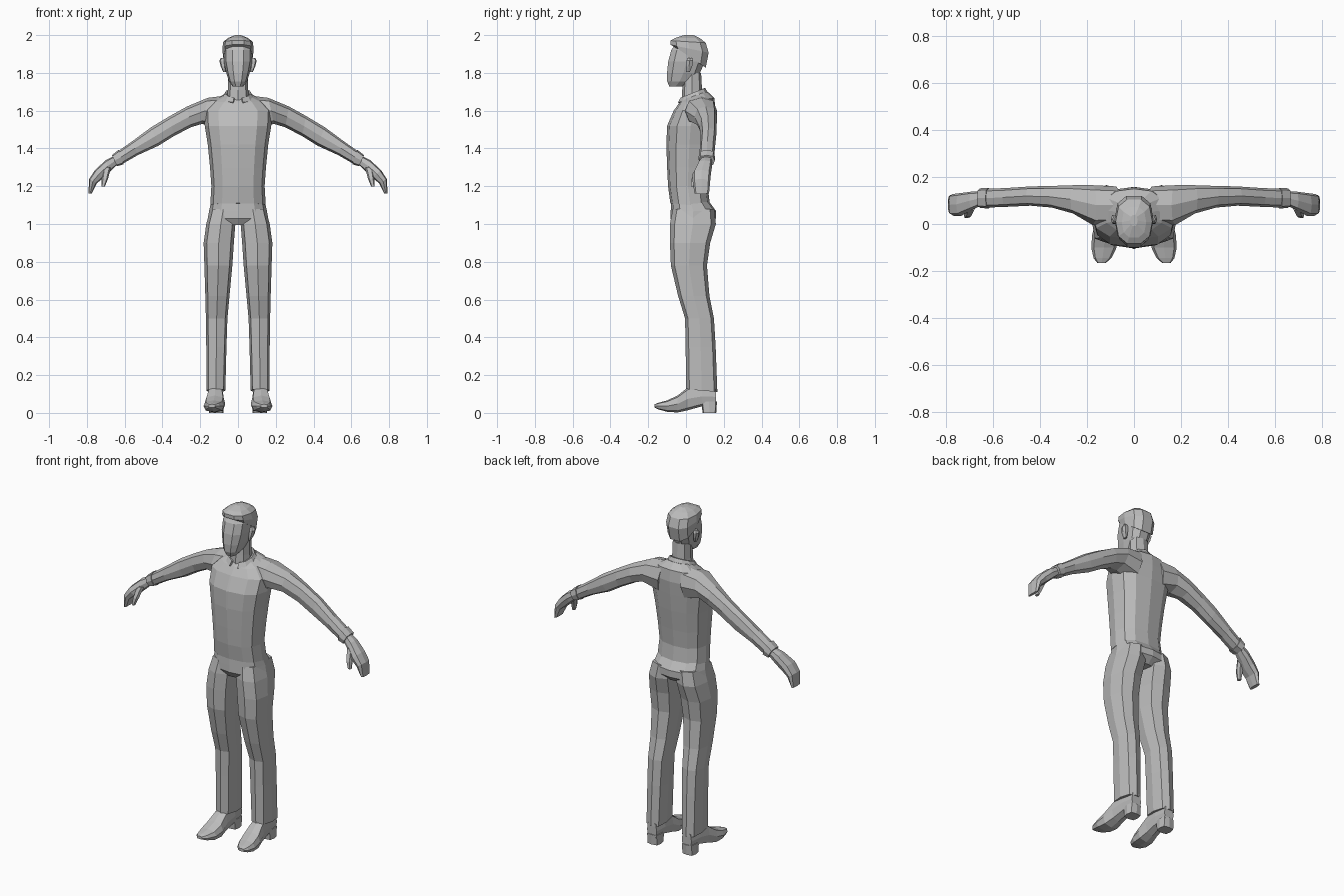
import bpy, bmesh, math
from mathutils import Vector as V

grey = bpy.data.materials.new("plain_grey")
grey.diffuse_color = (0.5, 0.5, 0.5, 1)


def finish(name, bm):
    bmesh.ops.recalc_face_normals(bm, faces=bm.faces)
    me = bpy.data.meshes.new(name)
    bm.to_mesh(me)
    bm.free()
    me.materials.append(grey)
    ob = bpy.data.objects.new(name, me)
    bpy.context.collection.objects.link(ob)
    return ob


def loft(name, rings, n=8, p=2.5, mirror=False):
    """Skin rings of (centre, half-axis u, half-axis v) with n sides, capped at both ends."""
    bm = bmesh.new()
    for side in ((1, -1) if mirror else (1,)):
        loops = []
        for c, u, v in rings:
            loop = []
            for i in range(n):
                a = 2 * math.pi * i / n
                k, s = (math.copysign(abs(f) ** (2 / p), f) if abs(f) > 1e-6 else 0
                        for f in (math.cos(a), math.sin(a)))
                q = c + u * k + v * s
                loop.append(bm.verts.new((q.x * side, q.y, q.z)))
            loops.append(loop)
        for a, b in zip(loops, loops[1:]):
            for i in range(n):
                j = (i + 1) % n
                bm.faces.new((a[i], a[j], b[j], b[i]))
        bm.faces.new(loops[0])
        bm.faces.new(loops[-1])
    return finish(name, bm)


def level(z, x0, x1, y0, y1, tilt=0):
    """Flat ring at height z; tilt raises the back."""
    return (V(((x0 + x1) / 2, (y0 + y1) / 2, z)), V(((x1 - x0) / 2, 0, 0)),
            V((0, (y1 - y0) / 2, tilt)))


def centred(z, hx, y0, y1, tilt=0):
    return level(z, -hx, hx, y0, y1, tilt)


def limb(tx, tz, bx, bz, y0, y1):
    """Ring across a limb, from its top point to its bottom point."""
    return (V(((tx + bx) / 2, (y0 + y1) / 2, (tz + bz) / 2)),
            V(((tx - bx) / 2, 0, (tz - bz) / 2)), V((0, (y1 - y0) / 2, 0)))


def slice_y(y, xc, hw, z0, z1):
    return (V((xc, y, (z0 + z1) / 2)), V((hw, 0, 0)), V((0, 0, (z1 - z0) / 2)))


def union(a, b):
    mod = a.modifiers.new("union", 'BOOLEAN')
    mod.operation, mod.solver, mod.object = 'UNION', 'EXACT', b
    bpy.context.view_layer.objects.active = a
    with bpy.context.temp_override(object=a, active_object=a):
        bpy.ops.object.modifier_apply(modifier=mod.name)
    bpy.data.objects.remove(b)


# Shirt: torso with sleeves
shirt = loft("shirt", [centred(*r) for r in (
    (1.10, .147, -.083, .128, -.01), (1.20, .141, -.095, .115), (1.30, .148, -.10, .125),
    (1.42, .160, -.104, .140), (1.52, .176, -.10, .150), (1.60, .180, -.065, .157),
    (1.655, .130, -.035, .150, .012), (1.685, .070, -.01, .115, .015))], 12, 2.5)
sleeves = loft("sleeves", [limb(*r) for r in (
    (.06, 1.68, .09, 1.50, .00, .160), (.16, 1.668, .19, 1.53, -.005, .165),
    (.27, 1.622, .25, 1.512, .045, .165), (.36, 1.572, .34, 1.465, .07, .162),
    (.46, 1.512, .42, 1.415, .078, .160), (.56, 1.438, .53, 1.365, .073, .153),
    (.638, 1.383, .612, 1.318, .07, .150))], 8, 2.5, True)
union(shirt, sleeves)
loft("cuffs", [limb(*r) for r in (
    (.632, 1.393, .606, 1.316, .066, .154), (.668, 1.364, .640, 1.306, .068, .152))], 8, 3, True)

# Trousers: pelvis with legs
trousers = loft("trousers", [centred(*r) for r in (
    (1.125, .141, -.077, .118), (1.07, .153, -.081, .158),
    (1.03, .160, -.083, .158), (.995, .120, -.06, .120))], 12, 2.6)
legs = loft("legs", [level(*r) for r in (
    (1.08, .008, .147, -.070, .150), (1.00, .014, .168, -.085, .158),
    (.90, .022, .182, -.085, .128), (.78, .030, .178, -.080, .111),
    (.62, .045, .173, -.042, .124), (.50, .056, .170, -.005, .148),
    (.35, .061, .168, -.002, .157), (.118, .067, .167, .001, .166, -.007))], 8, 3, True)
union(trousers, legs)

# Shoes and heels
loft("shoes", [slice_y(*r) for r in (
    (.158, .115, .032, .035, .135), (.085, .116, .040, .035, .140),
    (.010, .120, .044, .014, .135), (-.045, .123, .055, .002, .092),
    (-.100, .128, .054, .006, .066), (-.145, .134, .038, .018, .054),
    (-.166, .138, .018, .028, .046))], 8, 3, True)
loft("heels", [level(*r) for r in (
    (.0, .078, .154, .088, .160), (.06, .078, .152, .080, .164))], 8, 4, True)

# Hands with curled fingers and thumbs
loft("hands", [limb(*r) for r in (
    (.645, 1.365, .630, 1.322, .085, .138), (.700, 1.338, .680, 1.275, .06, .138),
    (.757, 1.286, .712, 1.245, .035, .132), (.788, 1.238, .748, 1.215, .035, .128),
    (.792, 1.160, .774, 1.162, .045, .122))], 8, 3, True)
loft("thumbs", [level(*r) for r in (
    (1.30, .672, .715, .055, .095), (1.24, .688, .722, .028, .065),
    (1.198, .705, .724, .024, .048))], 6, 2.5, True)

# Head, neck and hair
head = loft("head", [centred(*r) for r in (
    (1.728, .028, -.090, -.020), (1.755, .048, -.102, .035), (1.80, .062, -.104, .078),
    (1.86, .075, -.098, .103), (1.92, .076, -.082, .112), (1.965, .055, -.05, .08))], 10, 2.5)
neck = loft("neck", [centred(*r) for r in (
    (1.63, .060, -.025, .095), (1.71, .054, -.020, .085), (1.80, .052, -.015, .080))], 8, 2.5)
hair = loft("hair", [centred(*r) for r in (
    (1.885, .079, -.070, .108, -.060), (1.928, .083, -.086, .124, -.022),
    (1.965, .078, -.086, .108, -.006), (1.985, .052, -.06, .075),
    (2.0, .015, -.01, .04))], 10, 2.5)
union(head, neck)
union(head, hair)
loft("ears", [level(*r) for r in (
    (1.805, .064, .078, .000, .022), (1.835, .066, .092, -.003, .035),
    (1.865, .068, .099, .000, .040), (1.880, .070, .090, .010, .032))], 6, 2.5, True)

# Collar: folded band, open at the front
bm = bmesh.new()
profiles = []
for i in range(11):
    a = math.radians(-90 + 18 + i * 32.4)
    k, s = math.cos(a), math.sin(a)
    lift = .026 * s
    profiles.append([bm.verts.new((k * r, .035 + s * r * .95, z + lift)) for r, z in (
        (.058, 1.655), (.060, 1.692), (.070, 1.694), (.086, 1.668))])
for a, b in zip(profiles, profiles[1:]):
    for j in range(4):
        m = (j + 1) % 4
        bm.faces.new((a[j], a[m], b[m], b[j]))
bm.faces.new(profiles[0])
bm.faces.new(profiles[-1])
finish("collar", bm)

# Front placket strip
bm = bmesh.new()
ys = ((1.41, -.1065), (1.52, -.1025), (1.60, -.0675))
strip = [[bm.verts.new((x, y, z)) for x in (-.006, .006)] for z, y in ys]
for a, b in zip(strip, strip[1:]):
    bm.faces.new((a[0], a[1], b[1], b[0]))
finish("placket", bm)
